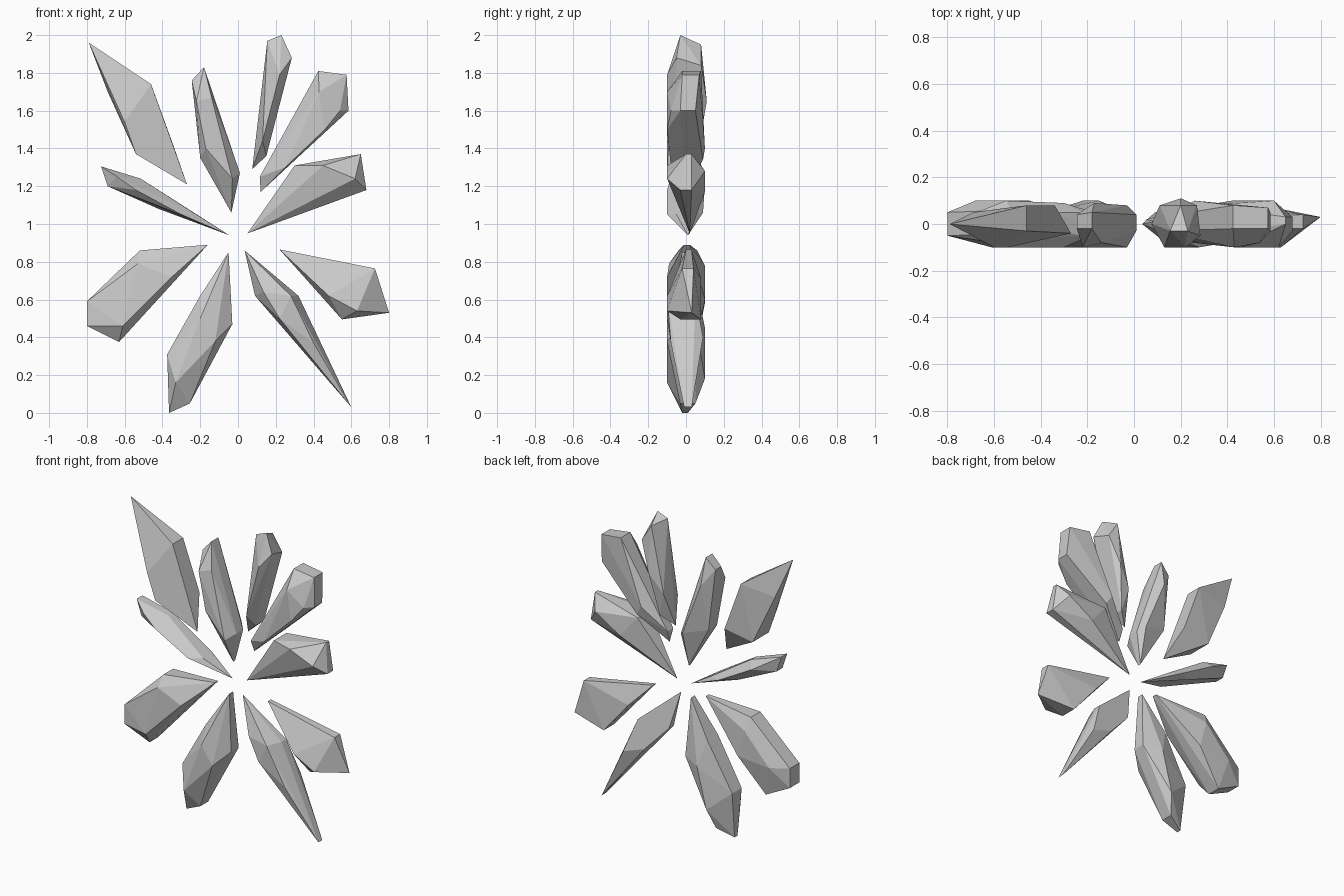
import bpy, bmesh, math


def shard(name, *corners):
    """Convex crystal. A corner is (x, z, y), or (x, z, y0, y1) for an edge across the depth."""
    bm = bmesh.new()
    for x, z, *depths in corners:
        for y in depths:
            bm.verts.new((x, y, z))
    bmesh.ops.convex_hull(bm, input=bm.verts)
    # drop unused corners and merge nearly flat facets
    bmesh.ops.delete(bm, geom=[v for v in bm.verts if not v.link_faces], context='VERTS')
    bmesh.ops.dissolve_limit(bm, angle_limit=math.radians(4), verts=bm.verts, edges=bm.edges)
    bmesh.ops.recalc_face_normals(bm, faces=bm.faces)
    mesh = bpy.data.meshes.new(name)
    bm.to_mesh(mesh)
    bm.free()
    bpy.context.collection.objects.link(bpy.data.objects.new(name, mesh))


# Upper shards, left to right
shard("upper_left_shard", (-.79, 1.96, 0), (-.46, 1.74, -.03, .08), (-.34, 1.41, .08),
      (-.27, 1.21, -.04), (-.54, 1.37, -.10, .07), (-.60, 1.54, -.10), (-.69, 1.70, .05))

shard("top_left_shard", (-.18, 1.83, -.02, .05), (-.245, 1.76, -.02, .04), (-.22, 1.65, -.10),
      (-.14, 1.67, -.08), (-.03, 1.24, -.10), (.01, 1.27, -.03, .04), (-.20, 1.35, -.04, .05),
      (-.17, 1.40, -.10), (-.035, 1.06, 0, .02), (-.03, 1.30, .08), (-.17, 1.65, .09))

shard("top_right_shard", (.23, 2.0, -.03), (.20, 1.95, .08), (.155, 1.97, -.03),
      (.285, 1.88, -.05), (.27, 1.84, .08), (.22, 1.79, -.10), (.15, 1.36, -.03, .06),
      (.13, 1.44, -.10), (.075, 1.29, 0), (.11, 1.52, .08), (.20, 1.65, .11))

shard("upper_right_shard", (.425, 1.81, -.02, .08), (.575, 1.79, -.02, .07),
      (.585, 1.60, -.03, .05), (.43, 1.70, -.10), (.46, 1.50, -.10), (.54, 1.60, -.08),
      (.115, 1.25, -.03, .03), (.12, 1.17, 0), (.25, 1.30, -.08), (.26, 1.40, .10),
      (.30, 1.34, .09))

# Side shards
shard("right_shard", (.05, .95, .02), (.30, 1.31, -.05, .08), (.45, 1.31, -.10),
      (.65, 1.37, 0, .03), (.68, 1.18, -.03, .03), (.62, 1.24, -.10), (.42, 1.17, .10),
      (.60, 1.28, .10))

shard("left_shard", (-.045, .94, .01), (-.515, 1.24, 0, .05), (-.725, 1.305, -.03, .03),
      (-.69, 1.20, -.03, .03), (-.64, 1.25, -.08), (-.54, 1.18, -.10), (-.42, 1.08, 0, .05),
      (-.30, 1.05, -.10), (-.22, 1.05, -.05, .05), (-.55, 1.20, .10), (-.30, 1.06, .09))

# Lower shards, left to right
shard("lower_left_shard", (-.16, .89, -.01, .02), (-.52, .86, -.04, .06), (-.80, .59, -.05, .05),
      (-.80, .46, -.05, .05), (-.63, .375, -.03, .06), (-.61, .46, -.10), (-.53, .79, -.09),
      (-.35, .72, -.10), (-.50, .78, .10), (-.45, .60, .10), (-.68, .58, .10))

shard("bottom_left_shard", (-.05, .85, -.02, .02), (-.20, .62, -.05, .06), (-.375, .31, -.05, .05),
      (-.365, 0, -.02, .01), (-.255, .05, -.03, .05), (-.03, .47, -.03, .05), (-.12, .38, -.10),
      (-.20, .50, -.10), (-.33, .16, -.10), (-.22, .18, .10), (-.15, .45, .10))

shard("bottom_right_shard", (.035, .86, 0), (.09, .62, 0, .05), (.135, .64, -.08),
      (.28, .62, -.10), (.32, .62, 0, .05), (.22, .50, -.10), (.25, .45, .08),
      (.40, .40, .09), (.40, .37, -.08), (.60, .03, -.01, .03))

shard("lower_right_shard", (.22, .865, 0, .03), (.725, .765, -.02, .04), (.80, .53, .03),
      (.55, .495, -.03, .08), (.48, .62, -.10), (.63, .54, -.10), (.37, .71, 0, .08))
